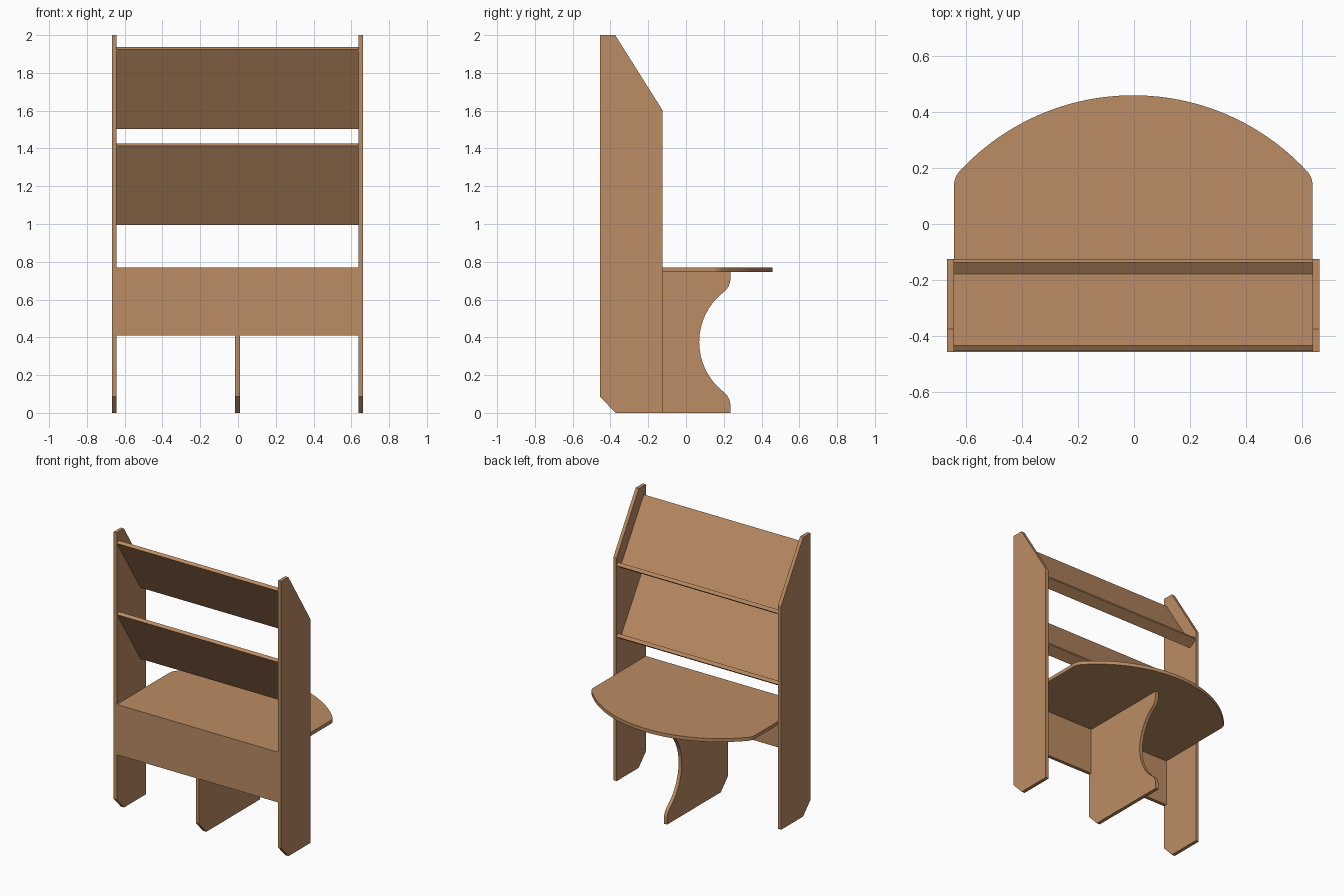
import bpy, bmesh, math
from mathutils import Vector

if "Cube" in bpy.data.objects:
    bpy.data.objects.remove(bpy.data.objects["Cube"])

CX = -0.0025          # centre line of the unit
T = 0.025             # board thickness
HALF = 0.6395         # half of the inner width
BACK, FRONT = -0.456, -0.125

wood = bpy.data.materials.new("warm wood")
wood.diffuse_color = (0.50, 0.262, 0.125, 1)
wood.use_nodes = True
wood.node_tree.nodes["Principled BSDF"].inputs["Base Color"].default_value = wood.diffuse_color


def extrude(name, points, offset):
    """Solid board from a closed 3D outline pushed along offset."""
    bm = bmesh.new()
    face = bm.faces.new([bm.verts.new(p) for p in points])
    res = bmesh.ops.extrude_face_region(bm, geom=[face])
    verts = [g for g in res["geom"] if isinstance(g, bmesh.types.BMVert)]
    bmesh.ops.translate(bm, verts=verts, vec=Vector(offset))
    bmesh.ops.recalc_face_normals(bm, faces=bm.faces)
    me = bpy.data.meshes.new(name)
    bm.to_mesh(me)
    bm.free()
    me.materials.append(wood)
    ob = bpy.data.objects.new(name, me)
    bpy.context.collection.objects.link(ob)
    return ob


def side_board(name, yz, x0, x1):
    return extrude(name, [(x0, y, z) for y, z in yz], (x1 - x0, 0, 0))


def arc(cu, cv, r, a0, a1, n):
    return [(cu + r * math.cos(a0 + (a1 - a0) * i / n),
             cv + r * math.sin(a0 + (a1 - a0) * i / n)) for i in range(n + 1)]


def smooth(ob):
    bpy.context.view_layer.objects.active = ob
    ob.select_set(True)
    bpy.ops.object.shade_smooth_by_angle(angle=math.radians(30))
    ob.select_set(False)


# Tall side panels with sloped top and chamfered back foot
panel = [(-0.373, 0), (FRONT, 0), (FRONT, 1.603), (-0.375, 2), (BACK, 2), (BACK, 0.087)]
for name, s in (("left_panel", -1), ("right_panel", 1)):
    side_board(name, panel, CX + s * HALF, CX + s * (HALF + T))

# Back board under the desk
side_board("back_board", [(BACK, 0.41), (BACK + T, 0.41), (BACK + T, 0.77), (BACK, 0.77)],
           CX - HALF, CX + HALF)

# Desk top: straight sides, rounded corners, bowed front
R, r = 0.844, 0.079
cy, fy = 0.459 - R, 0.136
a = math.atan2(fy - cy, HALF - r)
half = arc(HALF - r, fy, r, 0, a, 8) + arc(0, cy, R, a, math.pi / 2, 24)[1:]
outline = [(HALF, BACK + T)] + half + [(-x, y) for x, y in reversed(half[:-1])] + [(-HALF, BACK + T)]
smooth(extrude("desk_top", [(CX + x, y, 0.745) for x, y in outline], (0, 0, T)))

# Centre leg with a hollowed front edge
zc, cyl, R, r, edge = 0.375, 0.405, 0.335, 0.09, 0.235
fz = 0.336                                   # fillet centre above/below mid height
b = math.atan2(fz, edge - r - cyl)           # direction to the upper fillet centre
low = arc(edge - r, zc - fz, r, 0, math.pi - b, 8)
mid = arc(cyl, zc, R, 2 * math.pi - b, b, 24)
high = arc(edge - r, zc + fz, r, b - math.pi, 0, 8)
leg = ([(-0.373, 0), (edge, 0)] + low + mid[1:-1] + high +
       [(edge, 0.745), (BACK + T, 0.745), (BACK + T, 0.41), (BACK, 0.41), (BACK, 0.087)])
smooth(side_board("centre_leg", leg, CX - T / 2, CX + T / 2))

# Two tilted display shelves, each with a front lip
tilt = math.radians(32.5)
d = Vector((math.sin(tilt), -math.cos(tilt)))   # down the slope
n = Vector((math.cos(tilt), math.sin(tilt)))    # out of the shelf face
L, LIP = 0.497, 0.049
for name, z in (("upper_shelf", 1.923), ("lower_shelf", 1.413)):
    o = Vector((-0.4535, z))
    prof = [o, o + d * L, o + d * L + n * (T + LIP), o + d * (L - T) + n * (T + LIP),
            o + d * (L - T) + n * T, o + n * T]
    side_board(name, [tuple(p) for p in prof], CX - HALF, CX + HALF)
